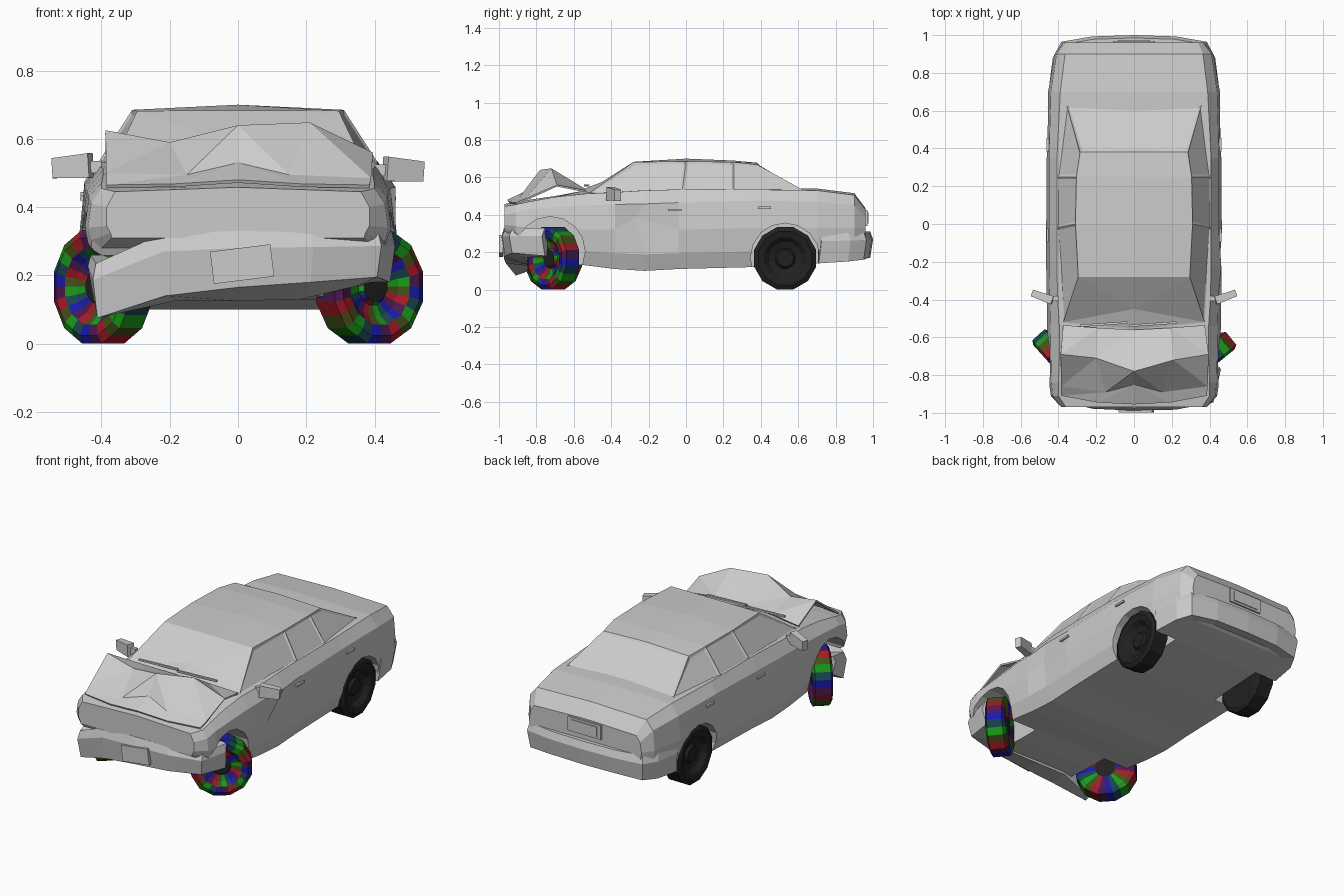
import bpy, bmesh
from math import sin, cos, pi, radians

if "Cube" in bpy.data.objects:
    bpy.data.objects.remove(bpy.data.objects["Cube"])


def make(name, verts, faces):
    bm = bmesh.new()
    vs = [bm.verts.new(v) for v in verts]
    for f in faces:
        bm.faces.new([vs[i] for i in f])
    bmesh.ops.recalc_face_normals(bm, faces=bm.faces)
    me = bpy.data.meshes.new(name)
    bm.to_mesh(me)
    bm.free()
    ob = bpy.data.objects.new(name, me)
    bpy.context.collection.objects.link(ob)
    return ob


def loft(name, rings):
    """Join closed rings of equal length and cap both ends."""
    n = len(rings[0])
    faces = [(a * n + i, a * n + (i + 1) % n, (a + 1) * n + (i + 1) % n, (a + 1) * n + i)
             for a in range(len(rings) - 1) for i in range(n)]
    faces += [tuple(range(n)), tuple(range((len(rings) - 1) * n, len(rings) * n))]
    return make(name, [p for r in rings for p in r], faces)


def box(name, loc, size, rot=(0, 0, 0), taper=1.0):
    """Box whose +x end can be tapered."""
    vs = [(x * size[0] / 2, y * size[1] / 2 * (taper if x > 0 else 1), z * size[2] / 2 * (taper if x > 0 else 1))
          for x in (-1, 1) for y in (-1, 1) for z in (-1, 1)]
    ob = make(name, vs, [(0, 1, 3, 2), (4, 5, 7, 6), (0, 1, 5, 4), (2, 3, 7, 6), (0, 2, 6, 4), (1, 3, 7, 5)])
    ob.location, ob.rotation_euler = loc, rot
    return ob


def material(name, rgb):
    m = bpy.data.materials.new(name)
    m.diffuse_color = (*rgb, 1)
    m.use_nodes = True
    m.node_tree.nodes["Principled BSDF"].inputs["Base Color"].default_value = m.diffuse_color
    return m


# Lower body: y, z_floor, x_floor, x_max, z_max, x_shoulder, z_shoulder, x_deck, z_deck, z_centre
sections = [
    (-.97, .31, .37, .385, .345, .385, .40, .36, .445, .458),
    (-.91, .28, .40, .44, .34, .43, .41, .40, .455, .465),
    (-.84, .14, .40, .45, .33, .437, .43, .40, .47, .48),
    (-.70, .13, .42, .455, .32, .44, .44, .395, .495, .50),
    (-.54, .13, .42, .46, .32, .443, .45, .395, .512, .53),
    (-.38, .11, .42, .462, .32, .447, .455, .405, .52, .53),
    (-.22, .10, .42, .465, .32, .45, .46, .408, .53, .54),
    (-.04, .11, .42, .465, .32, .45, .465, .408, .535, .54),
    (.35, .12, .42, .462, .33, .45, .475, .408, .535, .54),
    (.70, .14, .42, .455, .33, .44, .47, .39, .53, .54),
    (.90, .17, .38, .42, .33, .41, .45, .365, .505, .515),
    (.96, .20, .34, .375, .33, .365, .39, .34, .425, .435),
]
rings = []
for y, zb, x1, x2, z2, x4, z4, x5, z5, zc in sections:
    half = [(x1, zb), (x2 - .012, zb + (z2 - zb) * .4), (x2, z2), (x4, z4), (x5, z5)]
    rings.append([(0, y, zb)] + [(x, y, z) for x, z in half] + [(0, y, zc)]
                 + [(-x, y, z) for x, z in reversed(half)])
# Dent below the shoulder of the right front door
rings[6][3], rings[6][4] = (.432, -.27, .385), (.462, -.22, .458)
body = loft("lower_body", rings)

# Wheel arches
for y, z, r, x0 in ((-.725, .205, .185, .25), (.53, .17, .185, .29)):
    for s in (-1, 1):
        cut = loft("arch_cutter", [[(s * x, y + r * cos(i * pi / 8), z + r * sin(i * pi / 8)) for i in range(16)]
                                   for x in (x0, .6)])
        cut.hide_render = True
        mod = body.modifiers.new("arch", 'BOOLEAN')
        mod.operation, mod.object, mod.solver = 'DIFFERENCE', cut, 'EXACT'
        bpy.context.view_layer.objects.active = body
        bpy.ops.object.modifier_apply(modifier=mod.name)
        bpy.data.objects.remove(cut)

# Cabin: base x, base y, base z, roof x, roof y, roof z, roof centre z
stations = [(.375, -.52, .515, .295, -.28, .682, .683), (.41, -.02, .53, .31, 0, .685, .70),
            (.41, .25, .53, .305, .25, .682, .69), (.36, .64, .525, .285, .38, .668, .678)]
cv = []
for bx, by, bz, rx, ry, rz, rc in stations:
    cv += [(bx, by, bz), (rx, ry, rz), (0, ry, rc), (-rx, ry, rz), (-bx, by, bz)]
cv += [(0, -.555, .535), (0, -.45, .575)]      # cowl centre and pushed-in windscreen point
cf = [(a * 5 + i, a * 5 + i + 1, a * 5 + i + 6, a * 5 + i + 5) for a in range(3) for i in range(4)]
cf += [(15, 16, 17, 18, 19), (0, 1, 21), (1, 2, 21), (2, 3, 21), (3, 4, 21), (4, 20, 21), (20, 0, 21)]
cabin = make("cabin", cv, cf)
bm = bmesh.new()
bm.from_mesh(cabin.data)
bm.faces.ensure_lookup_table()
glass = [bm.faces[i] for i in (0, 3, 4, 7, 8, 11, 12)]
bmesh.ops.inset_individual(bm, faces=glass, thickness=.017, depth=-.006)
bm.to_mesh(cabin.data)
bm.free()

# Buckled bonnet: a grid of 5 columns
hood_rows = [
    [(-.385, -.91, .465), (-.19, -.945, .468), (0, -.955, .48), (.19, -.945, .468), (.385, -.91, .465)],
    [(-.386, -.86, .50), (-.15, -.89, .495), (0, -.85, .53), (.15, -.89, .495), (.39, -.86, .485)],
    [(-.388, -.69, .625), (-.2, -.71, .59), (0, -.78, .64), (.21, -.72, .648), (.395, -.69, .56)],
    [(-.375, -.535, .525), (-.19, -.55, .54), (0, -.56, .545), (.19, -.55, .545), (.375, -.535, .53)],
]
hood = make("bonnet", [p for r in hood_rows for p in r],
            [f for a in range(3) for i in range(4) for k in [a * 5 + i]
             for f in (((k, k + 1, k + 6), (k, k + 6, k + 5)) if i < 2 else
                       ((k, k + 1, k + 5), (k + 1, k + 6, k + 5)))])
hood.modifiers.new("thickness", 'SOLIDIFY').thickness = .01


# Bumpers: wrapped strips with a bulged outer face; columns are x, y, z_top, z_bottom, depth, inner z
def bumper(name, cols):
    rs = []
    for x, y, t, b, d, zi in cols:
        e = -.015 if y > 0 else .015
        zm = b + (t - b) * .7
        rs.append([(x * .98, y + e, t), (x, y, zm), (x * .97, y + e, b),
                   (x * .84, y + d, zi), (x * .84, y + d, t)])
    return loft(name, rs)


bumper("front_bumper", [(-.44, -.80, .26, .15, .04, .15), (-.425, -.925, .235, .075, .06, .09),
                        (-.22, -.978, .325, .14, .15, .125), (0, -.988, .33, .165, .16, .125),
                        (.22, -.983, .327, .18, .15, .13), (.42, -.945, .325, .195, .08, .17),
                        (.46, -.77, .33, .18, .03, .18)])
rear = [(.45, .725, .31, .14, -.02, .14), (.43, .88, .31, .15, -.08, .16),
        (.385, .965, .31, .16, -.08, .17), (.22, .993, .31, .17, -.08, .18)]
bumper("rear_bumper", [(-c[0], *c[1:]) for c in rear] + [(0, 1.0, .31, .17, -.08, .18)] + rear[::-1])

# Number plates and trim
box("front_plate", (.012, -.989, .233), (.178, .02, .095), (0, radians(-7), 0))
box("rear_plate_frame", (0, .963, .383), (.22, .014, .085))
box("rear_plate", (0, .97, .383), (.17, .01, .06))
for s in (-1, 1):
    box("door_handle", (s * .452, .42, .438), (.02, .07, .012))
    box("door_handle", (s * .453, -.06, .425), (.02, .07, .012))
    box("wiper", (s * .13 - .03, -.53, .556), (.25, .012, .01), (0, 0, radians(4)))
    # Door mirrors
    z = .518 if s < 0 else .508
    box("mirror_arm", (s * .43, -.395, z), (.06, .025, .035))
    box("mirror", (s * .485, -.385, z), (.115, .045, .072), (0, radians(4), radians(20 if s > 0 else 160)), .82)

# Wheels: lathed profile (axle offset, radius); 12 flat sides, split in two for colour bands
profile = [(.03, .045), (.015, .055), (.025, .09), (.05, .115), (.057, .148), (.044, .172),
           (-.044, .172), (-.057, .148), (-.05, .06)]
black = material("tyre_black", (.015, .015, .015))
bands = [material("band_" + n, c) for n, c in (
    ("red", (.38, .01, .02)), ("olive", (.06, .08, .01)), ("green", (.01, .33, .01)),
    ("teal", (.01, .06, .08)), ("blue", (.01, .01, .4)), ("purple", (.07, .01, .08)))]


def wheel(name, x, y, yaw, mats):
    n = 24
    rs = []
    for a, r in profile:
        rs.append([(a, r * (cos(pi / 12) if j % 2 else 1) * cos((j + 1) * pi / 12),
                    r * (cos(pi / 12) if j % 2 else 1) * sin((j + 1) * pi / 12)) for j in range(n)])
    ob = loft(name, rs)
    for m in mats + [black]:
        ob.data.materials.append(m)
    for k, p in enumerate(ob.data.polygons):
        cap = len(p.vertices) > 4
        p.material_index = len(mats) if cap else (k % n + 3 * (k // n < 3)) % len(mats)
    ob.location, ob.rotation_euler = (x, y, .167), (0, 0, radians(yaw))


wheel("front_right_wheel", .385, -.71, -51, bands)
wheel("front_left_wheel", -.395, -.71, 222, bands)
wheel("rear_right_wheel", .385, .53, 0, [black])
wheel("rear_left_wheel", -.385, .53, 180, [black])
